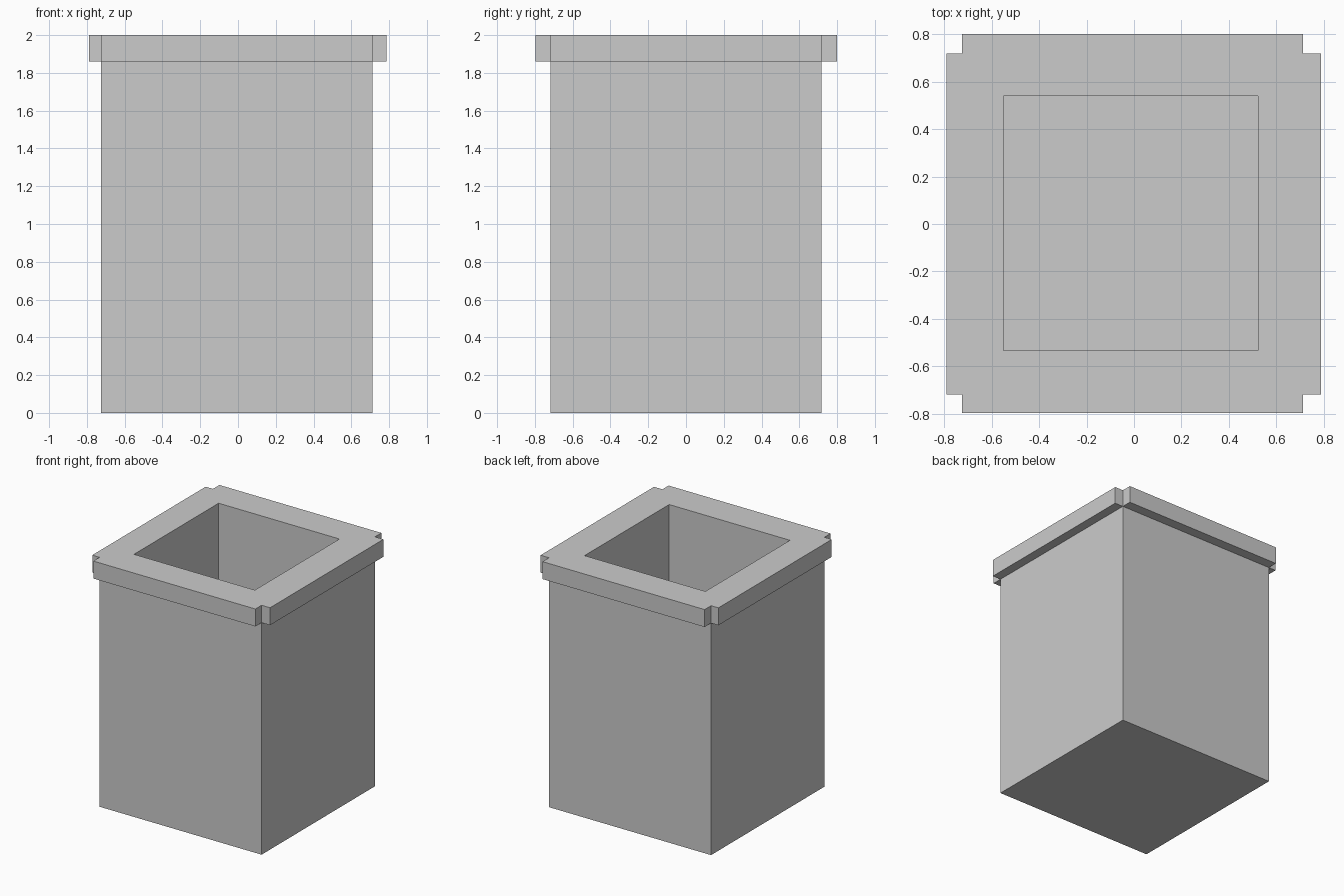
import bpy, bmesh

if "Cube" in bpy.data.objects:
    bpy.data.objects.remove(bpy.data.objects["Cube"])

# Outer body and opening limits: x0, x1, y0, y1
OUTER = (-0.725, 0.712, -0.718, 0.718)
INNER = (-0.55, 0.522, -0.532, 0.54)
TOP, RIM_Z, FLOOR = 2.0, 1.86, 0.01


def finish(name, bm):
    bmesh.ops.recalc_face_normals(bm, faces=bm.faces)
    mesh = bpy.data.meshes.new(name)
    bm.to_mesh(mesh)
    bm.free()
    obj = bpy.data.objects.new(name, mesh)
    bpy.context.collection.objects.link(obj)
    return obj


def ring(bm, rect, z):
    x0, x1, y0, y1 = rect
    return [bm.verts.new((x, y, z)) for x, y in
            ((x0, y0), (x1, y0), (x1, y1), (x0, y1))]


def shell(name, sections):
    """Skin a stack of rectangles and cap both ends."""
    bm = bmesh.new()
    rings = [ring(bm, rect, z) for rect, z in sections]
    for a, b in zip(rings, rings[1:]):
        for i in range(4):
            j = (i + 1) % 4
            bm.faces.new((a[i], a[j], b[j], b[i]))
    bm.faces.new(rings[0])
    bm.faces.new(rings[-1])
    return finish(name, bm)


# Hollow square body: up the outside, over the top, down to the floor
shell("bin_body", [(OUTER, 0), (OUTER, TOP), (INNER, TOP), (INNER, FLOOR)])

# Four rim strips, leaving the corners notched
x0, x1, y0, y1 = OUTER
rims = {
    "rim_front": (x0, x1, -0.797, y0),
    "rim_back": (x0, x1, y1, 0.80),
    "rim_left": (-0.79, x0, y0, y1),
    "rim_right": (x1, 0.787, y0, y1),
}
for name, rect in rims.items():
    shell(name, [(rect, RIM_Z), (rect, TOP)])
